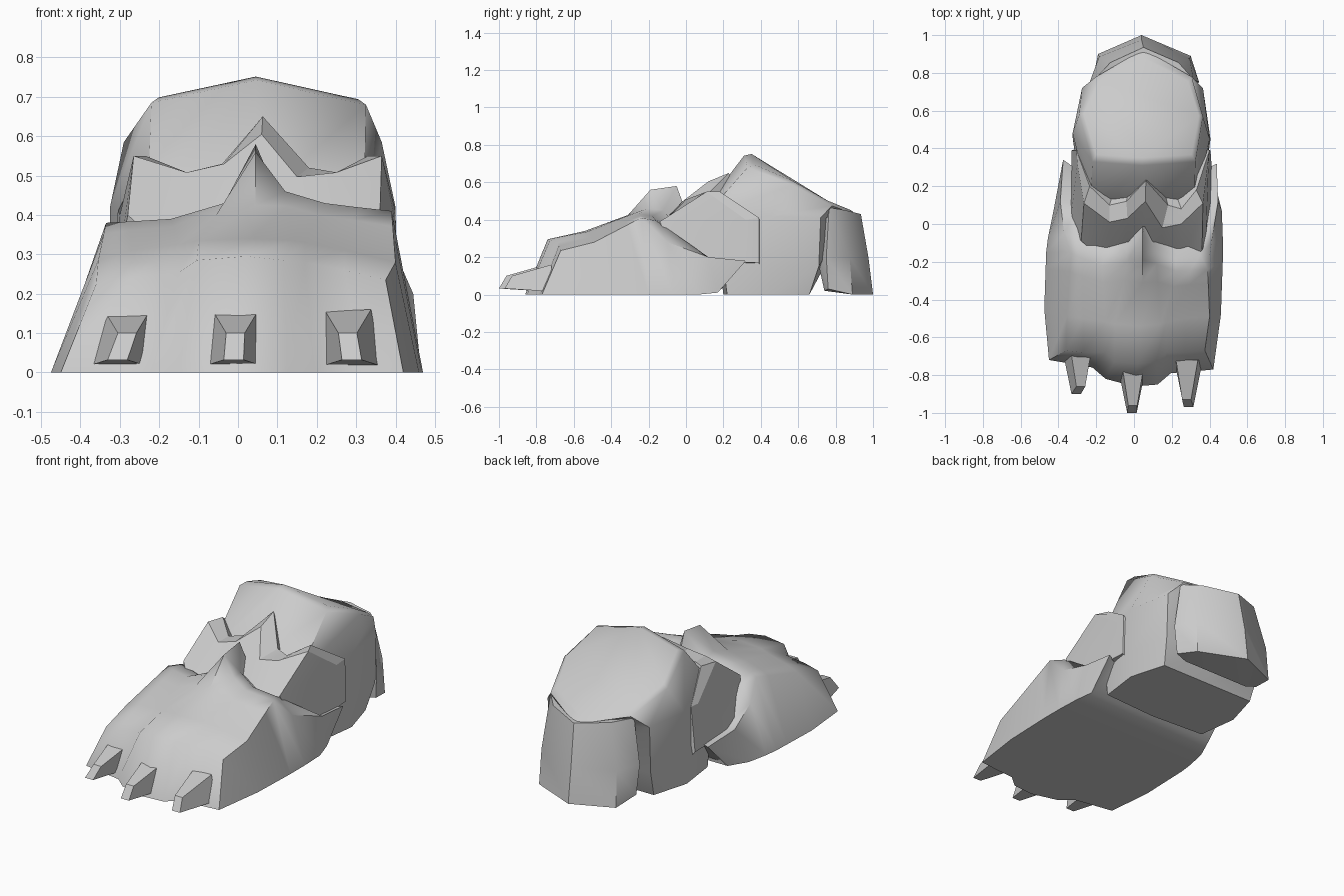
import bpy, bmesh, math

grey = bpy.data.materials.new("plain_grey")
grey.diffuse_color = (0.6, 0.6, 0.6, 1)


def loft(name, rings, angle=28):
    """Skin a run of closed rings and cap both ends."""
    bm = bmesh.new()
    vs = [[bm.verts.new(p) for p in ring] for ring in rings]
    n = len(vs[0])
    for a, b in zip(vs, vs[1:]):
        for i in range(n):
            j = (i + 1) % n
            bm.faces.new((a[i], a[j], b[j], b[i]))
    bm.faces.new(vs[0])
    bm.faces.new(vs[-1])
    bmesh.ops.remove_doubles(bm, verts=bm.verts, dist=0.0005)
    bmesh.ops.triangulate(bm, faces=[f for f in bm.faces if len(f.verts) > 4])
    bmesh.ops.recalc_face_normals(bm, faces=bm.faces)
    me = bpy.data.meshes.new(name)
    bm.to_mesh(me)
    bm.free()
    ob = bpy.data.objects.new(name, me)
    bpy.context.collection.objects.link(ob)
    me.materials.append(grey)
    bpy.ops.object.select_all(action='DESELECT')
    ob.select_set(True)
    bpy.context.view_layer.objects.active = ob
    bpy.ops.object.shade_smooth_by_angle(angle=math.radians(angle))
    return ob


# Toe cap: arches from the front sole edge, over the toes, to the rear wings
sole_front = [(-.45, -.72, 0), (-.45, -.72, 0), (-.33, -.74, 0), (-.22, -.76, 0), (-.15, -.82, 0),
              (0, -.86, 0), (.125, -.85, 0), (.195, -.79, 0), (.32, -.78, 0), (.42, -.77, 0), (.42, -.77, 0)]
toe_top = [(-.45, -.72, 0), (-.36, -.67, .225), (-.27, -.68, .24), (-.15, -.68, .255), (-.105, -.73, .285),
           (.02, -.74, .295), (.115, -.73, .285), (.17, -.68, .28), (.27, -.68, .26), (.375, -.67, .235),
           (.42, -.77, 0)]
instep = [(-.475, -.45, 0), (-.355, -.49, .285), (-.27, -.5, .31), (-.15, -.52, .325), (-.1, -.53, .335),
          (.03, -.54, .34), (.14, -.53, .335), (.17, -.52, .33), (.27, -.5, .31), (.4, -.49, .28),
          (.46, -.48, 0)]
cap_edge = [(-.465, -.15, 0), (-.335, -.15, .38), (-.28, -.18, .383), (-.17, -.22, .39), (-.035, -.2, .43),
            (.045, -.19, .56), (.12, -.21, .46), (.22, -.25, .43), (.3, -.245, .42), (.39, -.24, .41),
            (.47, -.2, 0)]
cap_fold = [tuple(a + (b - a) * .7 for a, b in zip(p, q)) for p, q in zip(instep, cap_edge)]
cap_fold[5] = (.045, -.31, .425)
cap_rim = [(-.455, -.07, 0), (-.37, -.05, .28), (-.3, -.07, .37), (-.15, -.14, .375), (-.04, -.12, .42),
           (.045, -.05, .58), (.1, -.12, .45), (.22, -.18, .42), (.35, -.16, .395), (.41, -.1, .28),
           (.47, -.07, 0)]
cols = [-.29, -.15, -.04, .045, .1, .22, .36]
wing_mid = [(-.43, .05, 0), (-.39, .12, .2)] + [(x, .1, .17) for x in cols] + [(.445, .12, .2), (.465, .07, 0)]
wing_end = [(-.38, .17, .01), (-.375, .34, .18)] + [(x, .28, .16) for x in cols] + [(.438, .32, .18), (.44, .17, .01)]
loft("toe_cap", [sole_front, toe_top, instep, cap_fold, cap_edge, cap_rim, wing_mid, wing_end], 58)

# Middle plate: pointed band tucked under the toe cap
mid_front = [(-.34, -.02, .15), (-.3, -.06, .3), (-.28, -.09, .4), (-.15, -.2, .28), (-.04, -.2, .28),
             (.055, -.15, .36), (.14, -.22, .28), (.25, -.22, .28), (.36, -.14, .39), (.38, -.1, .3),
             (.41, -.02, .15)]
mid_edge = [(-.33, .32, .16), (-.3, .32, .4), (-.265, .11, .55), (-.13, .01, .508), (-.035, .03, .53),
            (.06, .12, .605), (.15, -.02, .497), (.25, .0, .508), (.365, .11, .55), (.395, .32, .4),
            (.41, .32, .17)]
mid_rim = [(-.33, .39, .16), (-.305, .39, .41), (-.235, .2, .55), (-.13, .1, .508), (-.04, .12, .53),
           (.063, .23, .65), (.18, .1, .52), (.25, .08, .508), (.33, .18, .55), (.4, .39, .41),
           (.405, .39, .17)]
mid_inner = [(.04 + (x - .04) * .75, max(y, .2) + .03, z - .12) for x, y, z in mid_rim]
loft("middle_plate", [mid_front, mid_edge, mid_rim, mid_inner], 20)

# Ankle: faceted block with a slanted octagonal top and a bevelled rim
ankle_base = [(-.29, .22, 0), (.04, .2, 0), (.37, .22, 0), (.4, .45, 0),
              (.34, .66, 0), (.04, .66, 0), (-.26, .66, 0), (-.32, .45, 0)]
ankle_low = [(-.29, .2, .15), (.04, .18, .15), (.37, .2, .15), (.405, .45, .15),
             (.365, .71, .15), (.04, .74, .15), (-.275, .71, .15), (-.325, .46, .15)]
ankle_mid = [(-.23, .1, .42), (.05, .08, .44), (.32, .1, .42), (.4, .45, .42),
             (.365, .72, .41), (.04, .85, .4), (-.275, .72, .41), (-.325, .48, .42)]
ankle_top = [(-.22, .33, .685), (.045, .31, .742), (.325, .33, .68), (.365, .57, .585),
             (.305, .78, .475), (.05, .925, .42), (-.2, .78, .475), (-.29, .58, .585)]
ankle_face = [(.045 + (x - .045) * .93, .6 + (y - .6) * .86, .59 + (z - .59) * .93 + .02)
              for x, y, z in ankle_top]
loft("ankle", [ankle_base, ankle_low, ankle_mid, ankle_top, ankle_face], 45)

# Heel: rounded guard flaring down from the ankle rim
heel_base = [(-.16, .74, .02), (-.22, .76, .03), (-.19, .9, 0), (.04, 1, 0), (.3, .89, 0), (.335, .76, .03), (.26, .74, .02)]
heel_mid = [(-.18, .7, .2), (-.235, .75, .2), (-.185, .885, .2), (.04, .975, .2), (.295, .875, .2), (.345, .75, .2), (.28, .7, .2)]
heel_top = [(-.12, .72, .44), (-.21, .765, .465), (-.125, .855, .45), (.05, .935, .43), (.235, .855, .45), (.315, .765, .465), (.22, .72, .44)]
loft("heel", [heel_base, heel_mid, heel_top], 40)

# Claws: tapered wedges, one per toe (centre x, tip y, sideways lean of the top)
for name, x, tip, lean in (("left_claw", -.305, -.9, .025), ("middle_claw", -.01, -1, .005),
                           ("right_claw", .29, -.97, -.01)):
    root = tip + .25
    base = [(x - .077, root, .016), (x + .074, root, .016), (x + lean + .058, root, .16), (x + lean - .058, root, .155)]
    end = [(x - .026, tip, .032), (x + .024, tip, .032), (x + lean + .022, tip + .04, .1), (x + lean - .025, tip + .04, .1)]
    loft(name, [base, end])
